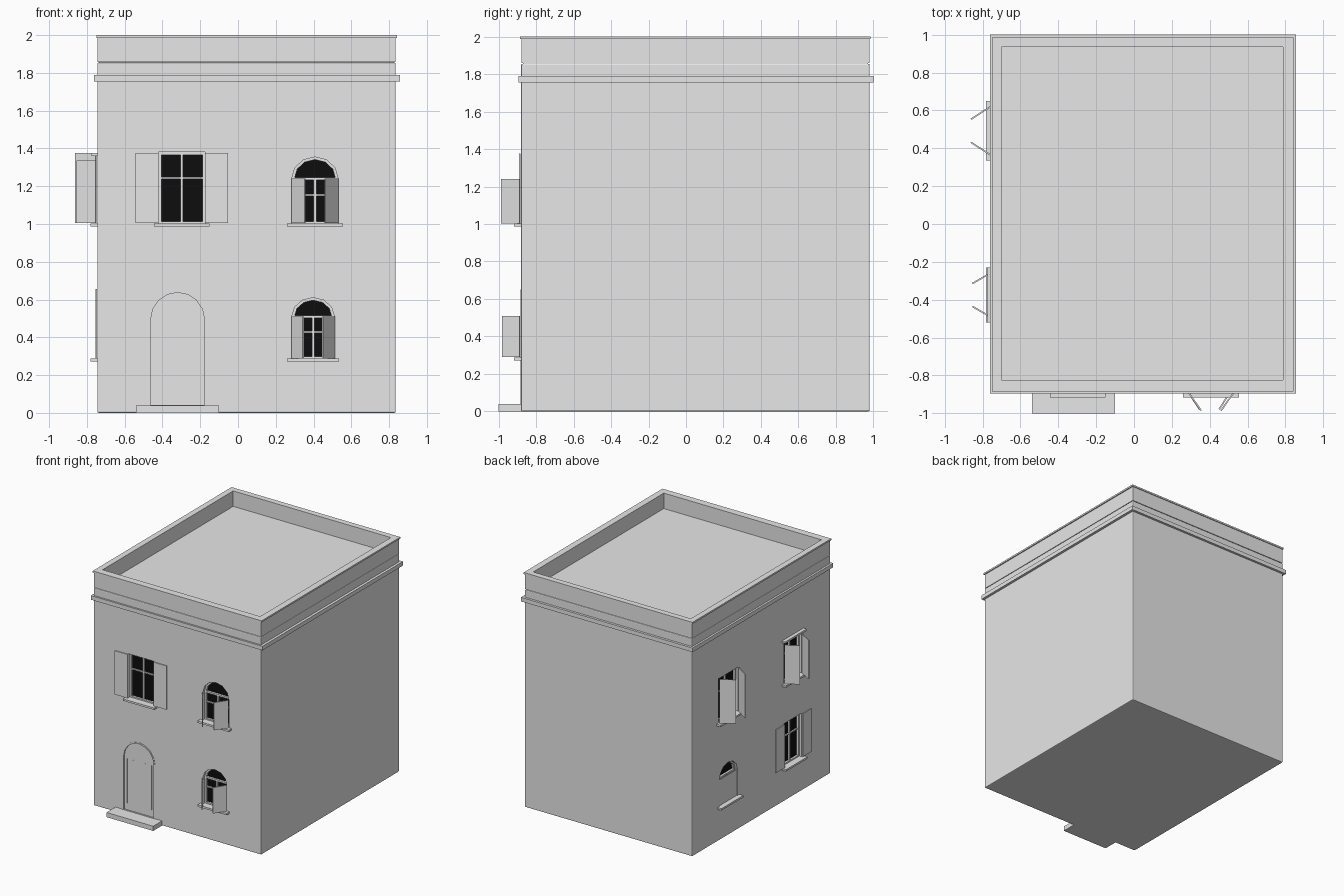
import bpy, bmesh, math
from mathutils import Matrix

if "Cube" in bpy.data.objects:
    bpy.data.objects.remove(bpy.data.objects["Cube"])


def material(name, col):
    m = bpy.data.materials.new(name)
    m.diffuse_color = (*col, 1)
    m.use_nodes = True
    m.node_tree.nodes["Principled BSDF"].inputs["Base Color"].default_value = m.diffuse_color
    return m


PLASTER = material("pale_grey", (0.8, 0.8, 0.8))
GLASS = material("black_glass", (0.004, 0.004, 0.004))
I = Matrix.Identity(4)
# Wall frames: x along the wall, -y outward, z up
FRONT = Matrix.Translation((0, -0.88, 0))
LEFT = Matrix.Translation((-0.745, 0, 0)) @ Matrix.Rotation(-math.pi / 2, 4, 'Z')


def finish(name, bm, mat, M=I):
    bmesh.ops.recalc_face_normals(bm, faces=bm.faces)
    me = bpy.data.meshes.new(name)
    bm.to_mesh(me)
    bm.free()
    me.transform(M)
    me.materials.append(mat)
    ob = bpy.data.objects.new(name, me)
    bpy.context.collection.objects.link(ob)
    return ob


def box(name, x0, x1, y0, y1, z0, z1, mat=PLASTER, M=I, bevel=0):
    bm = bmesh.new()
    bmesh.ops.create_cube(bm, size=1)
    for v in bm.verts:
        v.co = ((x0 + x1) / 2 + v.co.x * (x1 - x0),
                (y0 + y1) / 2 + v.co.y * (y1 - y0),
                (z0 + z1) / 2 + v.co.z * (z1 - z0))
    if bevel:
        bmesh.ops.bevel(bm, geom=bm.edges[:], offset=bevel, segments=2,
                        profile=0.5, affect='EDGES')
    return finish(name, bm, mat, M)


def outline(u0, u1, z0, z1, spring=None, inset=0, n=6):
    """Rectangular opening, or arched above the spring height."""
    u0, u1, z0, z1 = u0 + inset, u1 - inset, z0 + inset, z1 - inset
    if spring is None:
        return [(u0, z0), (u1, z0), (u1, z1), (u0, z1)]
    c, r = (u0 + u1) / 2, (u1 - u0) / 2
    arch = [(c + r * math.cos(math.pi * i / n),
             spring + (z1 - spring) * math.sin(math.pi * i / n)) for i in range(n + 1)]
    return [(u0, z0), (u1, z0)] + arch


def add_prism(bm, pts, y0, y1, M=I):
    a = [bm.verts.new(M @ Matrix.Translation((u, y0, z)).translation) for u, z in pts]
    b = [bm.verts.new(M @ Matrix.Translation((u, y1, z)).translation) for u, z in pts]
    k = len(pts)
    bm.faces.new(a)
    bm.faces.new(b[::-1])
    for i in range(k):
        j = (i + 1) % k
        bm.faces.new((a[j], a[i], b[i], b[j]))


def prism(name, pts, y0, y1, mat, M):
    bm = bmesh.new()
    add_prism(bm, pts, y0, y1)
    return finish(name, bm, mat, M)


def ring(name, outer, inner, y0, y1, M, mat=PLASTER):
    """Frame between two matching outlines."""
    bm = bmesh.new()
    k = len(outer)
    L = [[bm.verts.new((u, y, z)) for u, z in p]
         for p, y in ((outer, y0), (inner, y0), (inner, y1), (outer, y1))]
    for s in range(4):
        p, q = L[s], L[(s + 1) % 4]
        for i in range(k):
            j = (i + 1) % k
            bm.faces.new((p[i], p[j], q[j], q[i]))
    return finish(name, bm, mat, M)


cut = bmesh.new()  # all wall openings gathered in one cutter


def window(tag, M, u0, u1, z0, z1, spring, angle, shutter_top):
    pts = outline(u0, u1, z0, z1, spring)
    add_prism(cut, pts, -0.05, 0.05, M)
    c, top = (u0 + u1) / 2, spring or z1
    prism(tag + "_glass", pts, 0.04, 0.048, GLASS, M)
    ring(tag + "_frame", pts, outline(u0, u1, z0, z1, spring, 0.014), 0.022, 0.042, M)
    # glazing bars
    box(tag + "_upright_bar", c - 0.007, c + 0.007, 0.026, 0.042, z0, top, M=M)
    zb = z0 + (top - z0) * 0.64
    box(tag + "_cross_bar", u0, u1, 0.028, 0.042, zb - 0.005, zb + 0.005, M=M)
    if spring:
        box(tag + "_transom", u0, u1, 0.022, 0.042, spring - 0.008, spring + 0.006, M=M)
    box(tag + "_sill", u0 - 0.025, u1 + 0.025, -0.037, 0.03, z0 - 0.013, z0 + 0.003, M=M)
    # pair of hinged shutters
    w, a = (u1 - u0) / 2, math.radians(angle)
    y = 0.008 if angle == 0 else -0.006
    for side, u, rot in (("left", u0, -a), ("right", u1, math.pi + a)):
        H = M @ Matrix.Translation((u, y, 0)) @ Matrix.Rotation(rot, 4, 'Z')
        box(f"{tag}_{side}_shutter", 0.001, w - 0.001, -0.004, 0.004, z0 + 0.004,
            shutter_top, M=H)


# Windows on the front and left walls (left wall x = -world y)
window("front_upper_square_window", FRONT, -0.42, -0.175, 1.0, 1.38, None, 180, 1.377)
window("front_upper_arched_window", FRONT, 0.285, 0.53, 1.0, 1.355, 1.24, 55, 1.24)
window("front_lower_arched_window", FRONT, 0.285, 0.51, 0.285, 0.61, 0.51, 57, 0.51)
window("left_upper_rear_window", LEFT, -0.625, -0.36, 1.0, 1.38, None, 57, 1.377)
window("left_upper_front_window", LEFT, 0.255, 0.495, 1.0, 1.36, None, 60, 1.335)
window("left_lower_rear_window", LEFT, -0.615, -0.37, 0.285, 0.62, 0.51, 0, 0.51)
window("left_lower_front_window", LEFT, 0.255, 0.495, 0.285, 0.66, None, 180, 0.655)
box("left_upper_front_lintel", 0.23, 0.52, -0.03, 0.02, 1.36, 1.376, M=LEFT)

# Arched plank door with frame and step
DOOR = (-0.475, -0.165, 0.03, 0.65, 0.495)
add_prism(cut, outline(*DOOR, n=8), -0.05, 0.03, FRONT)
prism("door", outline(*DOOR, n=8), 0.008, 0.028, PLASTER, FRONT)
ring("door_frame", outline(*DOOR, n=8), outline(*DOOR, inset=0.013, n=8), -0.003, 0.02, FRONT)
for i in range(5):
    u = -0.435 + i * 0.0575
    box(f"door_plank_joint_{i + 1}", u - 0.002, u + 0.002, 0.005, 0.01, 0.1, 0.48, M=FRONT)
box("door_step", -0.54, -0.1, -1.0, -0.87, 0, 0.04)

# House body with the openings cut out
body = box("house_walls", -0.745, 0.835, -0.88, 0.98, 0, 1.855, bevel=0.007)
cutter = finish("opening_cutter", cut, PLASTER)
cutter.hide_render = True
mod = body.modifiers.new("openings", 'BOOLEAN')
mod.object, mod.operation, mod.solver = cutter, 'DIFFERENCE', 'EXACT'
bpy.context.view_layer.objects.active = body
bpy.ops.object.modifier_apply(modifier=mod.name)
bpy.data.objects.remove(cutter)

# Cornice, parapet and coping around the flat roof
FLAT = Matrix(((1, 0, 0, 0), (0, 0, 1, 0), (0, 1, 0, 0), (0, 0, 0, 1)))  # (u, h, v) -> (x, y, z)


def rim(name, x0, x1, y0, y1, z0, z1, inner):
    ob = ring(name, outline(x0, x1, y0, y1), outline(*inner), z0, z1, FLAT)
    ob.data.flip_normals()


INNER = (-0.7, 0.787, -0.825, 0.935)
rim("cornice", -0.762, 0.857, -0.895, 1.0, 1.755, 1.79, INNER)
rim("parapet", -0.743, 0.833, -0.878, 0.978, 1.858, 1.988, INNER)
rim("parapet_coping", -0.75, 0.842, -0.886, 0.985, 1.986, 2.0, INNER)
box("flat_roof", -0.735, 0.825, -0.87, 0.97, 1.845, 1.868)
